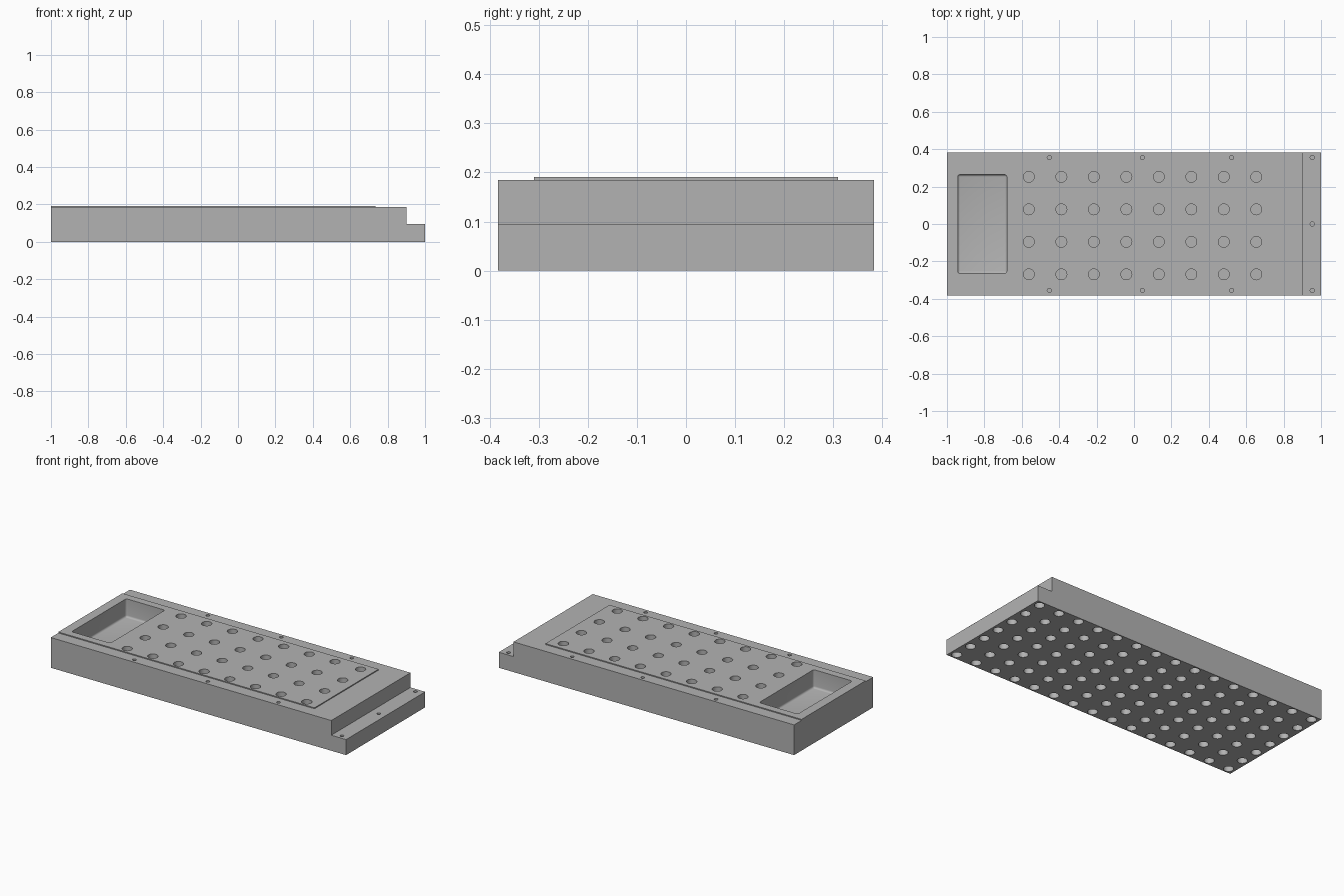
import bpy, bmesh, math
from mathutils import Matrix, Vector

if "Cube" in bpy.data.objects:
    bpy.data.objects.remove(bpy.data.objects["Cube"])

HALF_Y = 0.383
TOP, PLATE_TOP, STEP = 0.185, 0.191, 0.095

grey = bpy.data.materials.new("machined_grey")
grey.use_nodes = True
colour = (0.45, 0.45, 0.45, 1)
grey.diffuse_color = colour
grey.node_tree.nodes["Principled BSDF"].inputs["Base Color"].default_value = colour


def make_object(name, bm):
    bmesh.ops.recalc_face_normals(bm, faces=bm.faces)
    mesh = bpy.data.meshes.new(name)
    bm.to_mesh(mesh)
    bm.free()
    mesh.materials.append(grey)
    obj = bpy.data.objects.new(name, mesh)
    bpy.context.collection.objects.link(obj)
    return obj


def add_box(bm, low, high):
    low, high = Vector(low), Vector(high)
    matrix = Matrix.Translation((low + high) / 2) @ Matrix.Diagonal((high - low).to_4d())
    return bmesh.ops.create_cube(bm, size=1, matrix=matrix)["verts"]


def add_hole(bm, x, y, radius, z0, z1, segments=32):
    bmesh.ops.create_cone(bm, cap_ends=True, segments=segments, radius1=radius, radius2=radius,
                          depth=z1 - z0, matrix=Matrix.Translation((x, y, (z0 + z1) / 2)))


# Block with a stepped end, extruded from its side profile
bm = bmesh.new()
profile = [(-1, 0), (1, 0), (1, STEP), (0.9, STEP), (0.9, TOP), (-1, TOP)]
face = bm.faces.new([bm.verts.new((x, -HALF_Y, z)) for x, z in profile])
side = bmesh.ops.extrude_face_region(bm, geom=[face])["geom"]
bmesh.ops.translate(bm, vec=(0, 2 * HALF_Y, 0),
                    verts=[v for v in side if isinstance(v, bmesh.types.BMVert)])
block = make_object("stepped_block", bm)

# Thin raised panel on the top
bm = bmesh.new()
add_box(bm, (-1, -0.31, TOP), (0.735, 0.31, PLATE_TOP))
panel = make_object("raised_panel", bm)

# Cutter: rectangular pocket with rounded corners and floor edge
bm = bmesh.new()
add_box(bm, (-0.942, -0.264, 0.08), (-0.68, 0.264, 0.25))
rounded = [e for e in bm.edges if min(v.co.z for v in e.verts) < 0.1]
bmesh.ops.bevel(bm, geom=rounded, offset=0.012, segments=4, profile=0.5, affect='EDGES')

# Cutter: grid of wells in the top
for col in range(8):
    for row in range(4):
        add_hole(bm, -0.562 + col * 0.1737, 0.252 - row * 0.1737, 0.029, 0.1, 0.25)

# Cutter: small screw holes along the long edges and on the step
for y in (-0.355, 0.355):
    for x in (-0.453, 0.045, 0.522):
        add_hole(bm, x, y, 0.011, 0.12, 0.25, 20)
for y in (-0.355, 0, 0.355):
    add_hole(bm, 0.953, y, 0.011, 0.06, 0.15, 20)

# Cutter: dense grid of round recesses in the underside
for col in range(15):
    for row in range(7):
        add_hole(bm, (col - 7) * 0.137, (row - 3) * 0.116, 0.028, -0.05, 0.04)
cutter = make_object("hole_cutter", bm)
cutter.hide_render = True

# Cut both parts, then remove the cutter
for obj in (block, panel):
    cut = obj.modifiers.new("holes", 'BOOLEAN')
    cut.operation = 'DIFFERENCE'
    cut.solver = 'EXACT'
    cut.object = cutter
    bpy.ops.object.select_all(action='DESELECT')
    obj.select_set(True)
    bpy.context.view_layer.objects.active = obj
    bpy.ops.object.modifier_apply(modifier=cut.name)
    bpy.ops.object.shade_smooth_by_angle(angle=math.radians(35))
bpy.data.objects.remove(cutter)
